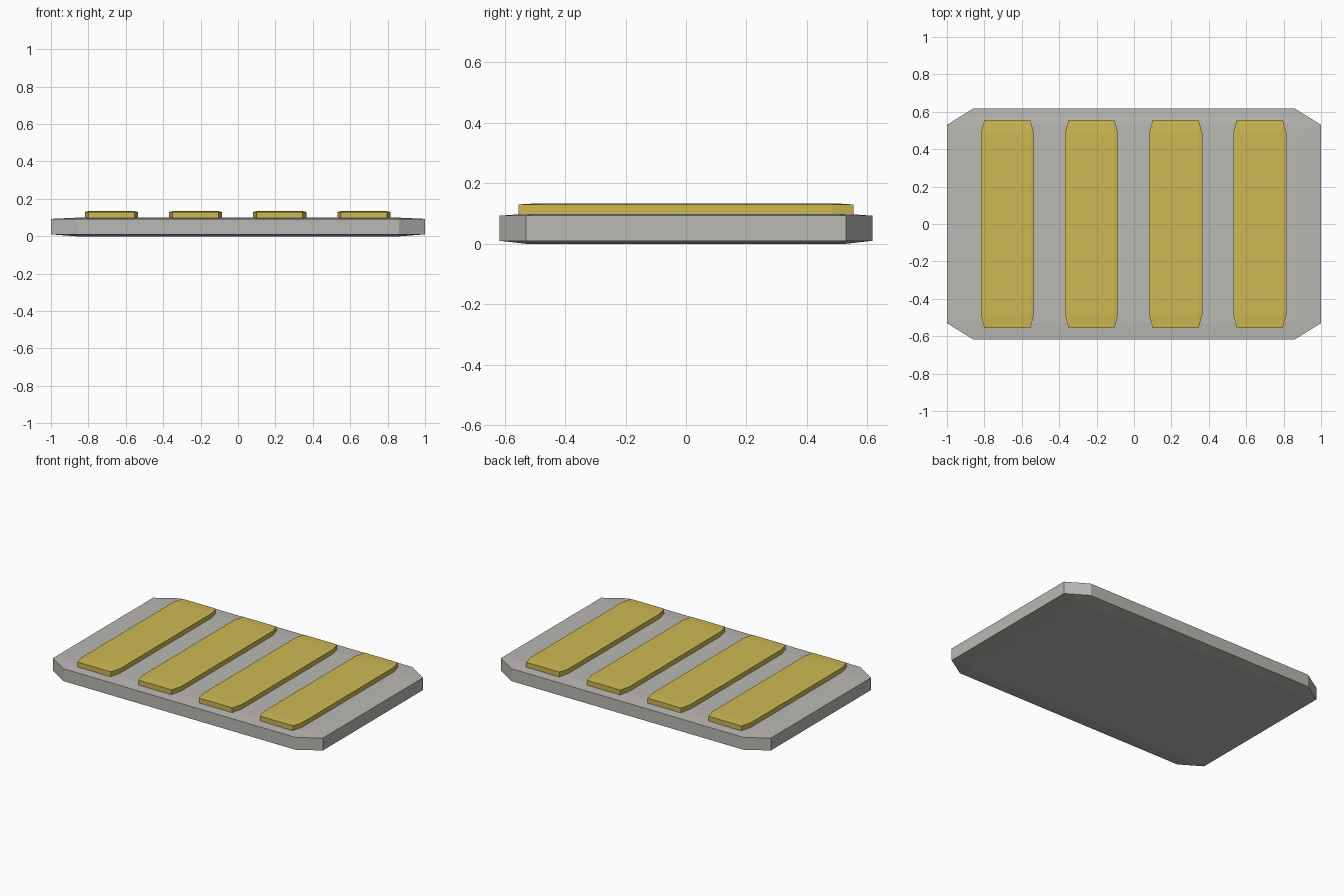
import bpy, bmesh

cube = bpy.data.objects.get("Cube")
if cube:
    bpy.data.objects.remove(cube, do_unlink=True)


def make_material(name, rgb):
    mat = bpy.data.materials.new(name)
    mat.use_nodes = True
    mat.diffuse_color = (*rgb, 1)
    mat.node_tree.nodes["Principled BSDF"].inputs["Base Color"].default_value = (*rgb, 1)
    return mat


def octagon(hx, hy, cx, cy):
    """Rectangle outline with clipped corners, counter-clockwise."""
    quarter = [(hx, hy - cy), (hx - cx, hy)]
    left = [(-x, y) for x, y in reversed(quarter)]
    top = quarter + left
    return top + [(-x, -y) for x, y in top]


def stacked_plate(name, rings, mat, x=0):
    """Loft clipped rectangles (half sizes, corner clips, height) and cap both ends."""
    bm = bmesh.new()
    loops = [[bm.verts.new((px, py, z)) for px, py in octagon(*dims)]
             for *dims, z in rings]
    for low, high in zip(loops, loops[1:]):
        for i in range(len(low)):
            j = (i + 1) % len(low)
            bm.faces.new((low[i], low[j], high[j], high[i]))
    bm.faces.new(loops[0][::-1])
    bm.faces.new(loops[-1])
    mesh = bpy.data.meshes.new(name)
    bm.to_mesh(mesh)
    bm.free()
    mesh.materials.append(mat)
    obj = bpy.data.objects.new(name, mesh)
    obj.location.x = x
    bpy.context.collection.objects.link(obj)
    return obj


stone = make_material("pale grey", (0.49, 0.48, 0.455))
yellow = make_material("mustard yellow", (0.61, 0.48, 0.085))

# Base slab: upright rim with very shallow crowned top and bottom
outer = (1.0, 0.617, 0.14, 0.087)
inner = (0.87, 0.53, 0.05, 0.03)
stacked_plate("base_slab",
              [(*inner, 0.0), (*outer, 0.01), (*outer, 0.093), (*inner, 0.099)],
              stone)

# Four raised strips with clipped corners and a slight crown
strip_outer = (0.142, 0.555, 0.019, 0.07)
strip_inner = (0.122, 0.49, 0.005, 0.02)
for i in range(4):
    stacked_plate(f"raised_strip_{i + 1}",
                  [(*strip_outer, 0.09), (*strip_outer, 0.13), (*strip_inner, 0.134)],
                  yellow, x=-0.677 + 0.45 * i)
